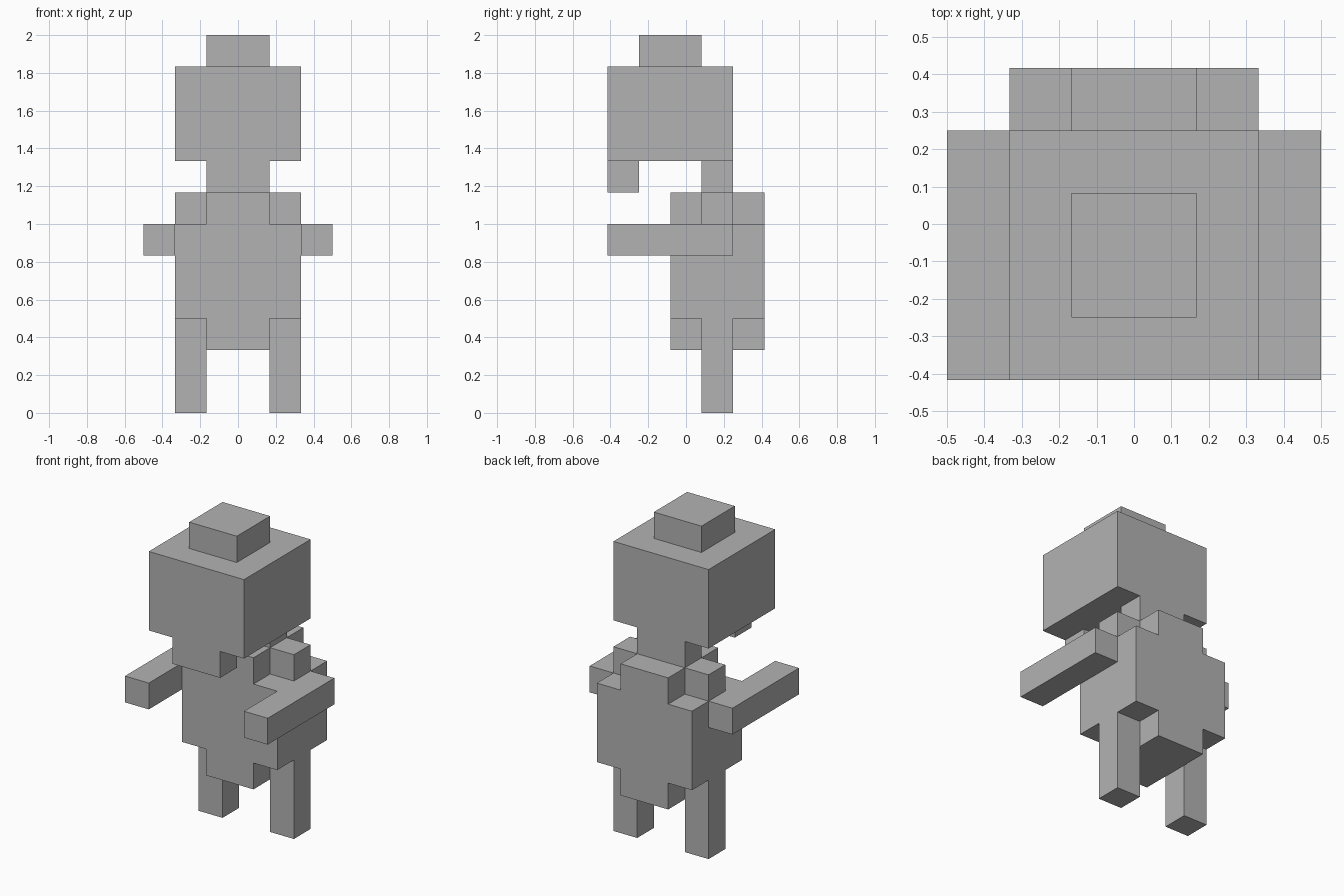
import bpy
import bmesh

cube = bpy.data.objects.get("Cube")
if cube:
    bpy.data.objects.remove(cube, do_unlink=True)

U = 1 / 6  # edge of one block; all sizes below are in blocks

grey = bpy.data.materials.new("plain grey")
grey.use_nodes = True
colour = (0.45, 0.45, 0.45, 1)
grey.diffuse_color = colour
grey.node_tree.nodes["Principled BSDF"].inputs["Base Color"].default_value = colour


def extrude_profile(name, profile, y0, y1):
    """Extrude an x-z outline from y0 to y1."""
    bm = bmesh.new()
    face = bm.faces.new([bm.verts.new((x * U, y0 * U, z * U)) for x, z in profile])
    grown = bmesh.ops.extrude_face_region(bm, geom=[face])["geom"]
    verts = [v for v in grown if isinstance(v, bmesh.types.BMVert)]
    bmesh.ops.translate(bm, verts=verts, vec=(0, (y1 - y0) * U, 0))
    bmesh.ops.recalc_face_normals(bm, faces=bm.faces)
    mesh = bpy.data.meshes.new(name)
    bm.to_mesh(mesh)
    bm.free()
    mesh.materials.append(grey)
    obj = bpy.data.objects.new(name, mesh)
    bpy.context.scene.collection.objects.link(obj)
    return obj


def box(name, x, y, z):
    outline = [(x[0], z[0]), (x[1], z[0]), (x[1], z[1]), (x[0], z[1])]
    return extrude_profile(name, outline, *y)


def box_pair(name, x, y, z):
    box("left_" + name, x, y, z)
    box("right_" + name, (-x[1], -x[0]), y, z)


# Head with topknot, jaw and neck
box("head", (-2, 2), (-2.5, 1.5), (8, 11))
box("topknot", (-1, 1), (-1.5, 0.5), (11, 12))
box("jaw", (-1, 1), (-2.5, -1.5), (7, 8))
box("neck", (-1, 1), (0.5, 1.5), (7, 8))

# Torso with notched corners
half = [(1, 2), (1, 3), (2, 3), (2, 6), (1, 6), (1, 7)]
extrude_profile("torso", half + [(-x, z) for x, z in reversed(half)], -0.5, 2.5)

# Shoulders, arms reaching forward, and legs
box_pair("shoulder", (1, 2), (0.5, 1.5), (6, 7))
box_pair("arm", (2, 3), (-2.5, 1.5), (5, 6))
box_pair("leg", (1, 2), (0.5, 1.5), (0, 3))
